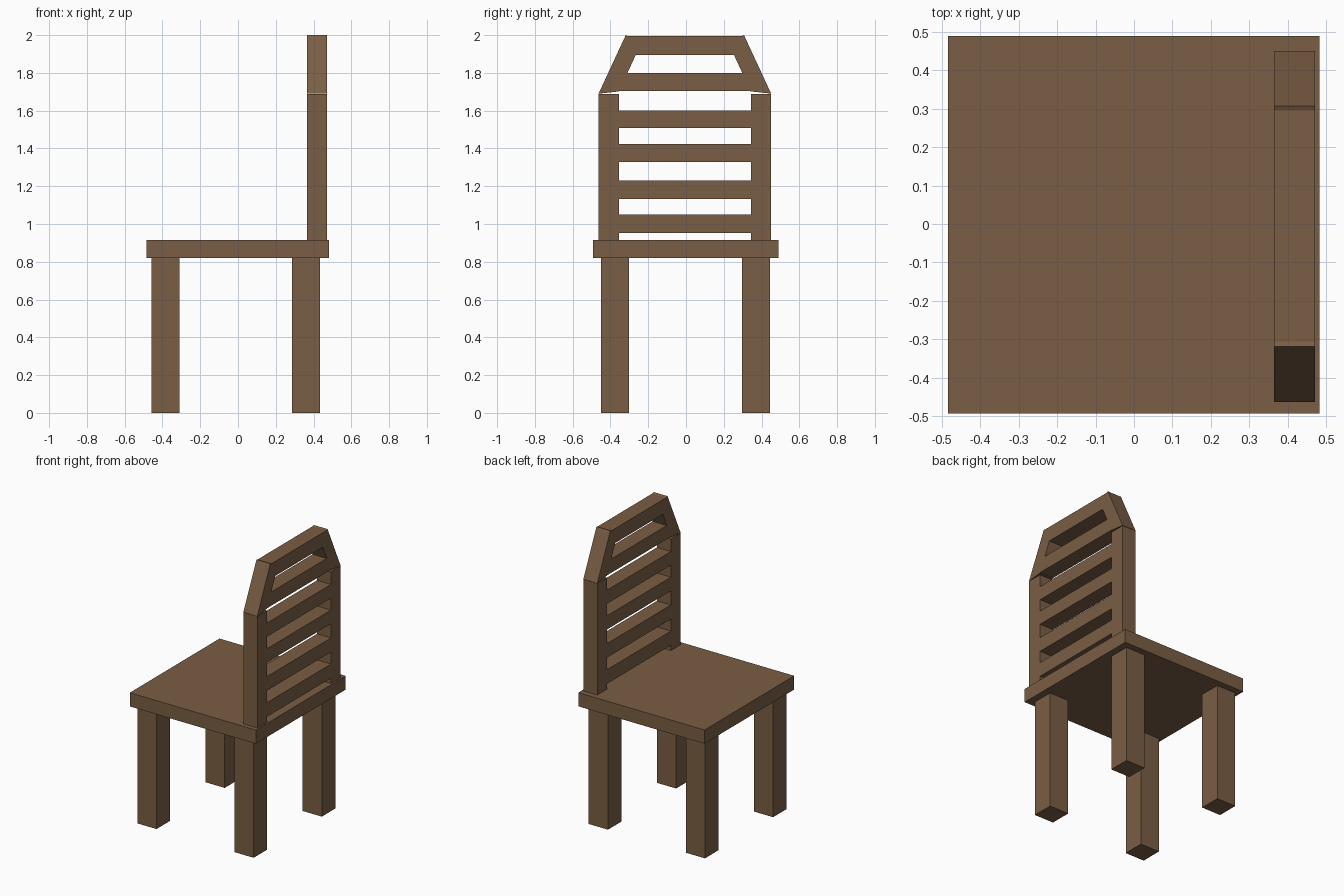
import bpy
import bmesh

cube = bpy.data.objects.get("Cube")
if cube:
    bpy.data.objects.remove(cube, do_unlink=True)

wood = bpy.data.materials.new("brown_wood")
wood.use_nodes = True
colour = (0.195, 0.112, 0.058, 1)
wood.diffuse_color = colour
wood.node_tree.nodes["Principled BSDF"].inputs["Base Color"].default_value = colour


def prism(name, outline, x0, x1):
    """Extrude a y-z outline along x."""
    bm = bmesh.new()
    face = bm.faces.new([bm.verts.new((x0, y, z)) for y, z in outline])
    ext = bmesh.ops.extrude_face_region(bm, geom=[face])
    moved = [v for v in ext["geom"] if isinstance(v, bmesh.types.BMVert)]
    bmesh.ops.translate(bm, verts=moved, vec=(x1 - x0, 0, 0))
    bmesh.ops.recalc_face_normals(bm, faces=bm.faces)
    mesh = bpy.data.meshes.new(name)
    bm.to_mesh(mesh)
    bm.free()
    mesh.materials.append(wood)
    obj = bpy.data.objects.new(name, mesh)
    bpy.context.collection.objects.link(obj)
    return obj


def box(name, x0, x1, y0, y1, z0, z1):
    return prism(name, [(y0, z0), (y1, z0), (y1, z1), (y0, z1)], x0, x1)


# Seat and legs
SEAT_BOTTOM, SEAT_TOP = 0.82, 0.915
box("seat", -0.485, 0.483, -0.493, 0.49, SEAT_BOTTOM, SEAT_TOP)
for x_name, x0, x1 in (("right", -0.457, -0.31), ("left", 0.287, 0.435)):
    for y_name, y0, y1 in (("front", -0.45, -0.302), ("back", 0.297, 0.445)):
        box(f"{y_name}_{x_name}_leg", x0, x1, y0, y1, 0, SEAT_BOTTOM)

# Backrest uprights, with slanted pieces leaning inward above them
BACK = (0.365, 0.472)
CENTRE = -0.006
for side, s in (("front", -1), ("back", 1)):
    inner, outer = sorted((CENTRE + s * 0.35, CENTRE + s * 0.457))
    box(f"{side}_upright", *BACK, inner, outer, SEAT_TOP, 1.688)
    slant = [(0.457, 1.69), (0.349, 1.702), (0.23, 1.96), (0.313, 2.0)]
    prism(f"{side}_slant", [(CENTRE + s * y, z) for y, z in slant], *BACK)

# Backrest slats and top rail
for i, (z0, z1) in enumerate([(0.952, 1.05), (1.133, 1.231), (1.329, 1.424),
                              (1.507, 1.602), (1.704, 1.80)]):
    box(f"slat_{i + 1}", *BACK, CENTRE - 0.35, CENTRE + 0.35, z0, z1)
box("top_rail", *BACK, CENTRE - 0.302, CENTRE + 0.302, 1.894, 1.995)
